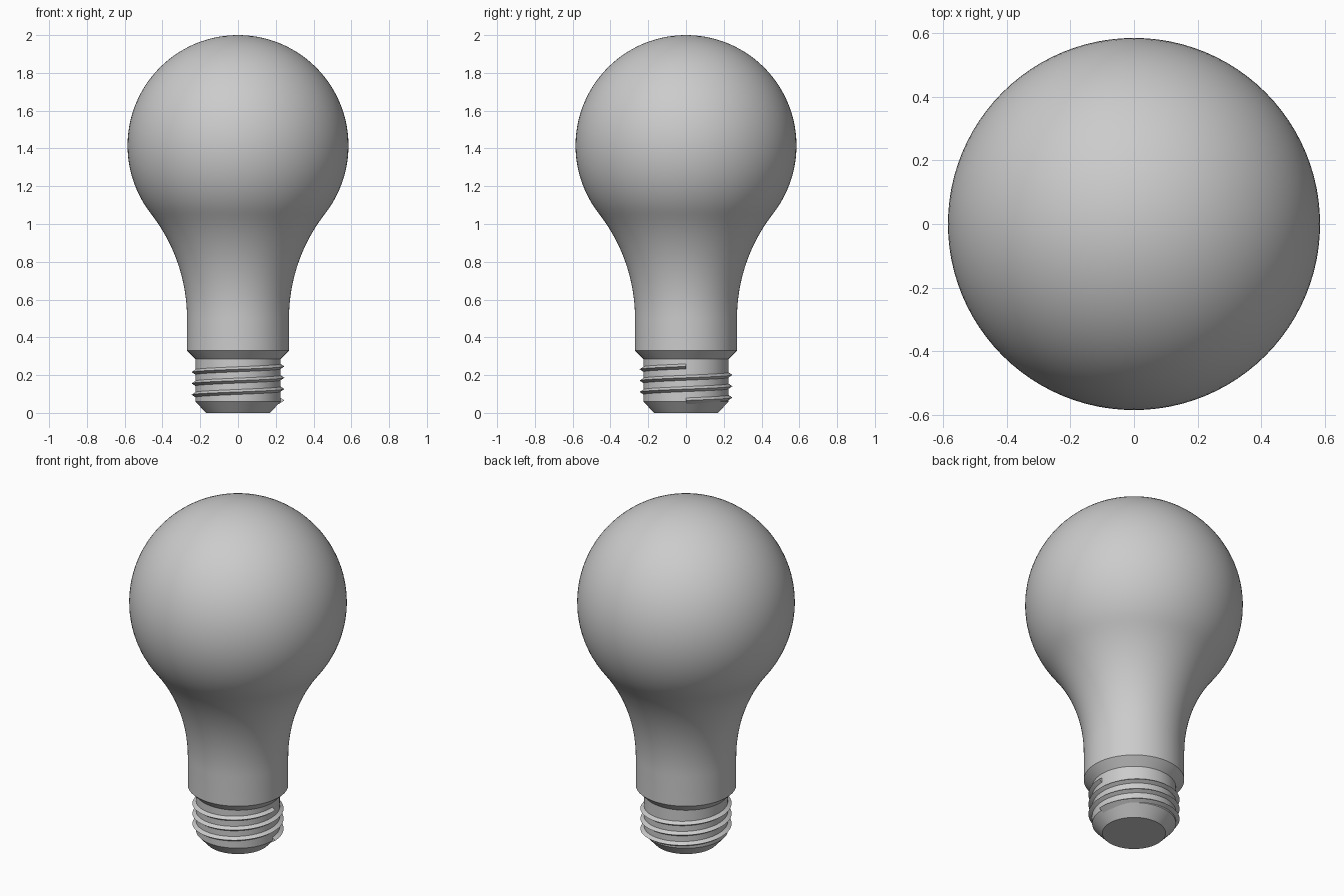
import bpy
import bmesh
from math import sin, cos, pi, atan2, radians

cube = bpy.data.objects.get("Cube")
if cube:
    bpy.data.objects.remove(cube, do_unlink=True)

# One plain grey for every part
grey = bpy.data.materials.new("plain grey")
grey.use_nodes = True
grey.diffuse_color = (0.6, 0.6, 0.6, 1)
grey.node_tree.nodes["Principled BSDF"].inputs["Base Color"].default_value = grey.diffuse_color

SEGMENTS = 96


def finish(name, bm):
    """Turn a bmesh into a smooth object with sharp creases."""
    bmesh.ops.remove_doubles(bm, verts=bm.verts, dist=0.0001)
    bmesh.ops.recalc_face_normals(bm, faces=bm.faces)
    mesh = bpy.data.meshes.new(name)
    bm.to_mesh(mesh)
    bm.free()
    mesh.materials.append(grey)
    mesh.shade_smooth()
    mesh.set_sharp_from_angle(angle=radians(30))
    obj = bpy.data.objects.new(name, mesh)
    bpy.context.collection.objects.link(obj)
    return obj


def lathe(name, profile):
    """Spin an (r, z) profile around the vertical axis."""
    bm = bmesh.new()
    verts = [bm.verts.new((r, 0, z)) for r, z in profile]
    edges = [bm.edges.new(pair) for pair in zip(verts, verts[1:])]
    bmesh.ops.spin(bm, geom=verts + edges, cent=(0, 0, 0), axis=(0, 0, 1),
                   angle=2 * pi, steps=SEGMENTS, use_merge=True)
    return finish(name, bm)


def arc(cx, cz, radius, start, end, steps):
    angles = [start + (end - start) * i / steps for i in range(steps + 1)]
    return [(cx + radius * cos(a), cz + radius * sin(a)) for a in angles]


# Glass bulb: a sphere flowing tangentially into a concave neck
ball_r, ball_z = 0.585, 1.415
neck_r, neck_x, neck_z = 0.90, 1.17, 0.50
joint = atan2(neck_z - ball_z, neck_x)
bulb = arc(0, ball_z, ball_r, pi / 2, joint, 40)
bulb += arc(neck_x, neck_z, neck_r, joint + pi, pi, 20)[1:]
bulb[0] = (0, 2.0)
bulb += [(0.27, 0.33), (0.225, 0.285)]
lathe("glass_bulb", bulb)

# Screw base: a short cylinder with a bevelled, flat foot
lathe("screw_base", [(0.225, 0.285), (0.225, 0.06), (0.17, 0), (0, 0)])

# Screw thread: a triangular ridge climbing three turns
turns, pitch, start_z = 3, 0.06, 0.066
section = [(0.215, -0.020), (0.245, 0), (0.215, 0.020)]
bm = bmesh.new()
rings = []
for i in range(turns * SEGMENTS + 1):
    a = 2 * pi * i / SEGMENTS
    z = start_z + pitch * i / SEGMENTS
    rings.append([bm.verts.new((r * cos(a), r * sin(a), z + dz)) for r, dz in section])
for low, high in zip(rings, rings[1:]):
    for k in range(3):
        n = (k + 1) % 3
        bm.faces.new((low[k], low[n], high[n], high[k]))
bm.faces.new(rings[0])
bm.faces.new(rings[-1])
finish("screw_thread", bm)
